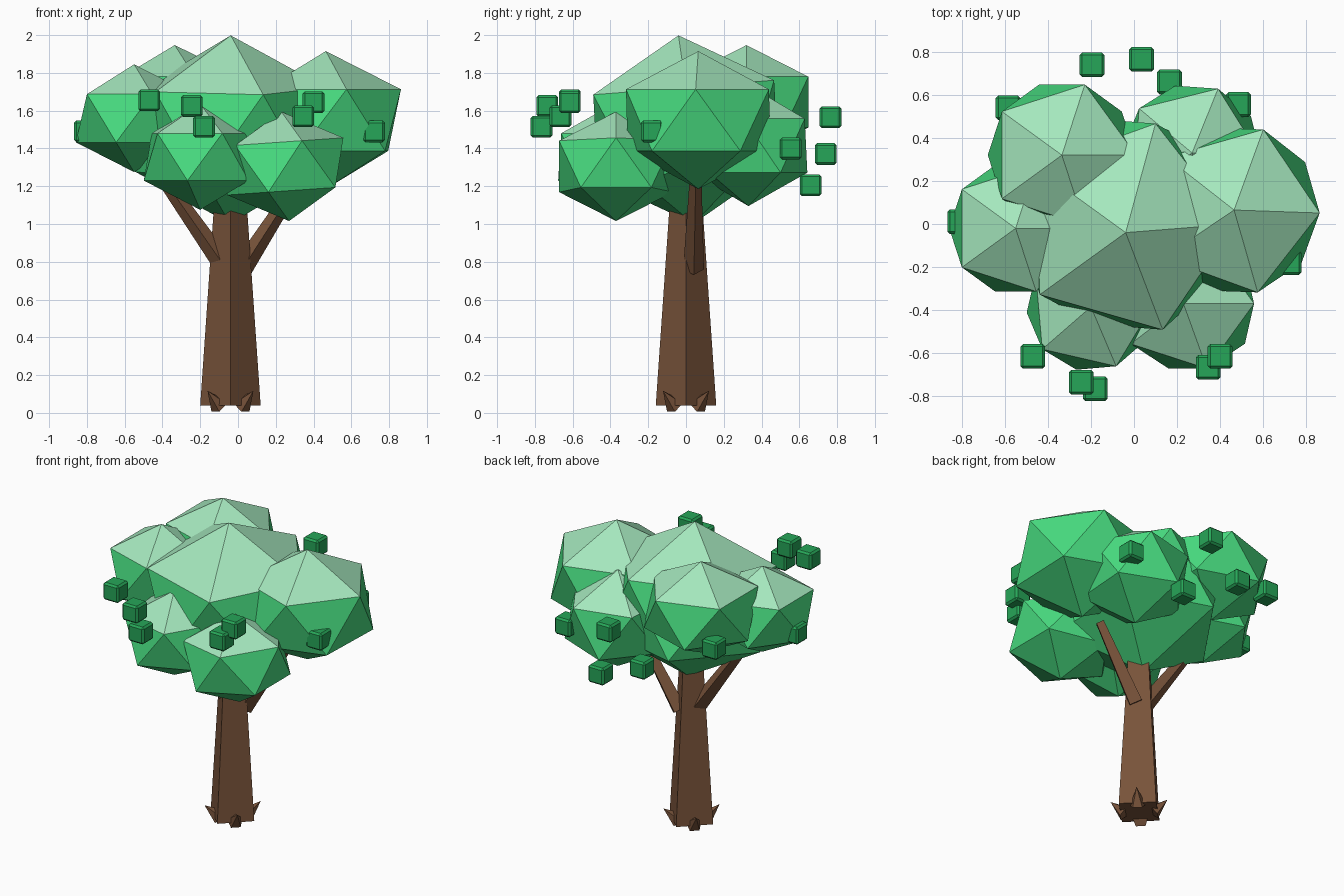
import bpy, bmesh, math
from mathutils import Matrix, Vector, Euler

cube = bpy.data.objects.get("Cube")
if cube:
    bpy.data.objects.remove(cube, do_unlink=True)


def material(name, rgb):
    linear = [(c / 255 / 12.92) if c < 11 else ((c / 255 + 0.055) / 1.055) ** 2.4 for c in rgb]
    mat = bpy.data.materials.new(name)
    mat.use_nodes = True
    color = (*linear, 1)
    mat.diffuse_color = color
    mat.node_tree.nodes["Principled BSDF"].inputs["Base Color"].default_value = color
    return mat


bark = material("bark_brown", (120, 83, 58))
green = material("foliage_green", (72, 220, 128))
pale = material("pale_green", (168, 236, 193))
dark = material("leaf_green", (38, 166, 88))


def finish(bm, name, *mats):
    mesh = bpy.data.meshes.new(name)
    bm.to_mesh(mesh)
    bm.free()
    for mat in mats:
        mesh.materials.append(mat)
    obj = bpy.data.objects.new(name, mesh)
    bpy.context.collection.objects.link(obj)
    return obj


def taper(name, start, end, r1, r2, sides, spin=0):
    """Tapered faceted limb running from start to end."""
    start, end = Vector(start), Vector(end)
    axis = end - start
    bm = bmesh.new()
    bmesh.ops.create_cone(bm, cap_ends=True, segments=sides, radius1=r1, radius2=r2,
                          depth=axis.length)
    turn = axis.to_track_quat('Z', 'Y').to_matrix().to_4x4()
    bm.transform(Matrix.Translation((start + end) / 2) @ turn @ Matrix.Rotation(spin, 4, 'Z'))
    return finish(bm, name, bark)


# Trunk with its corners on the axes
TX = -0.04
taper("trunk", (TX, 0, 0.04), (TX, 0, 1.2), 0.16, 0.08, 4)

# Branches
taper("left_branch", (0.02, 0.04, 0.76), (0.31, 0.05, 1.21), 0.055, 0.033, 4)
taper("right_branch", (-0.06, 0, 0.76), (-0.41, 0, 1.26), 0.055, 0.035, 4)

# Root spikes on the four trunk faces
for i in range(4):
    a = math.radians(45 + 90 * i)
    out = Vector((math.cos(a), math.sin(a), 0))
    base = Vector((TX, 0, 0.036)) + out * 0.085
    tip = Vector((TX, 0, 0.117)) + out * 0.172
    taper(f"root_{i + 1}", base, tip, 0.05, 0, 5)


def crown(name, center, radius, height, spin=0, lean=(0, 0)):
    """Faceted foliage clump with a pale cap."""
    bm = bmesh.new()
    bmesh.ops.create_icosphere(bm, subdivisions=1, radius=1)
    bm.normal_update()
    for f in bm.faces:
        f.material_index = 1 if f.normal.z > 0.5 else 0
    turn = Euler((lean[0], lean[1], math.radians(spin))).to_matrix().to_4x4()
    bm.transform(Matrix.Translation(center) @ turn @ Matrix.Diagonal((radius, radius, height, 1)))
    return finish(bm, name, green, pale)


# Foliage clumps
crown("crown_middle", (-0.04, 0, 1.5), 0.565, 0.5, 2, (0.08, 0))
crown("crown_left", (0.465, 0.065, 1.55), 0.445, 0.365, -2)
crown("crown_right", (-0.55, -0.02, 1.56), 0.345, 0.285)
crown("crown_back_right", (-0.335, 0.32, 1.645), 0.385, 0.302)
crown("crown_back_left", (0.27, 0.33, 1.415), 0.36, 0.32, -4)
crown("crown_front_right", (-0.2, -0.385, 1.355), 0.335, 0.28, 5)
crown("crown_front_left", (0.25, -0.37, 1.305), 0.355, 0.29, 0, (0, -0.07))

# Loose block leaves with chamfered edges
leaves = [(-0.195, 0.74, 1.37), (0.035, 0.765, 1.565), (0.165, 0.66, 1.205),
          (-0.585, 0.54, 1.53), (0.485, 0.555, 1.4), (-0.81, 0.01, 1.49),
          (0.72, -0.18, 1.49), (-0.47, -0.615, 1.655), (-0.245, -0.735, 1.625),
          (-0.18, -0.765, 1.515), (0.345, -0.665, 1.57), (0.4, -0.615, 1.645)]
for i, spot in enumerate(leaves):
    bm = bmesh.new()
    bmesh.ops.create_cube(bm, size=0.115)
    bmesh.ops.bevel(bm, geom=bm.edges[:], offset=0.012, segments=1, affect='EDGES')
    bm.transform(Matrix.Translation(spot))
    finish(bm, f"leaf_{i + 1}", dark)
